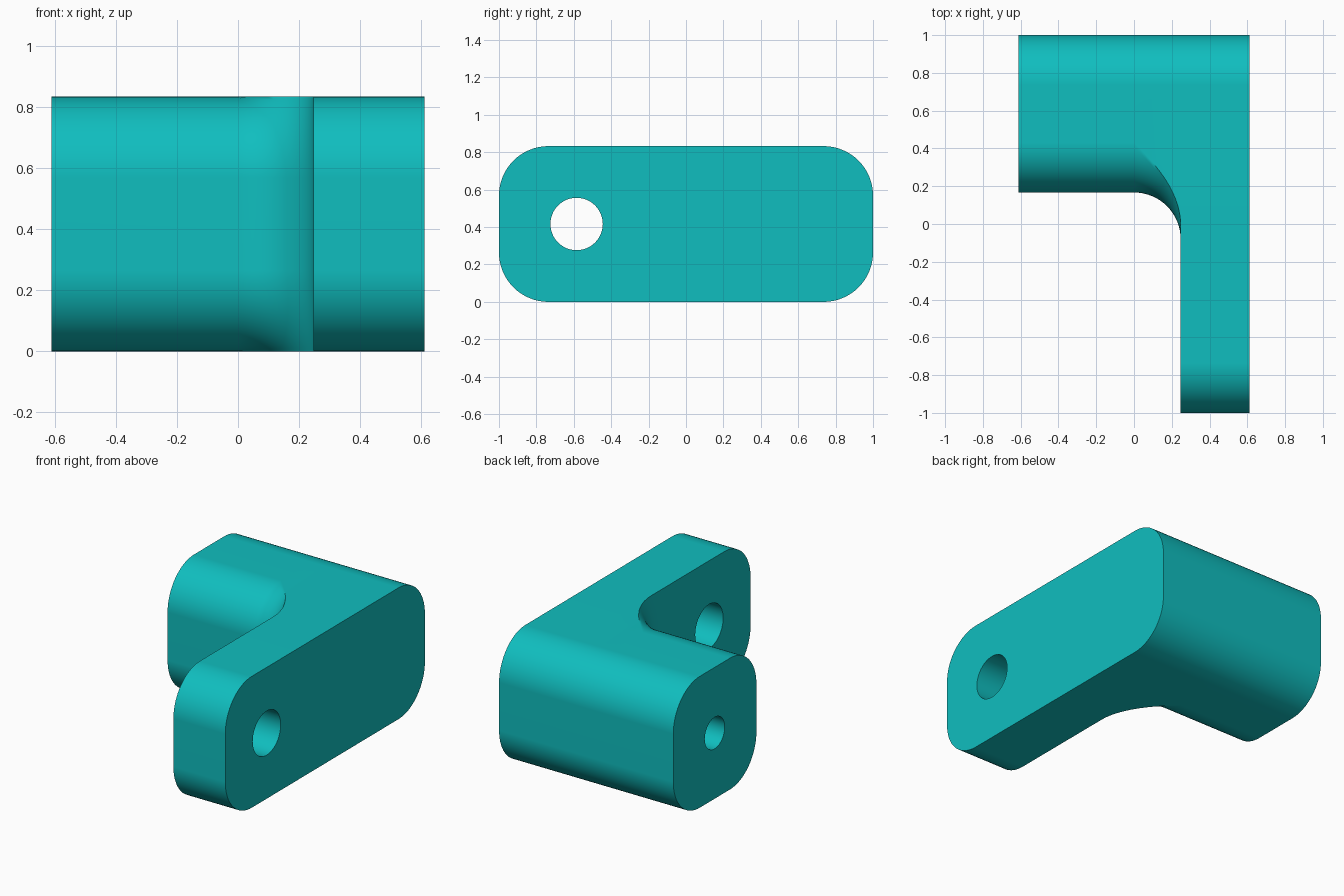
import bpy, bmesh, math
from mathutils import Matrix

if "Cube" in bpy.data.objects:
    bpy.data.objects.remove(bpy.data.objects["Cube"])

H = 0.833            # height
X0, X1 = -0.611, 0.611
XP = 0.247           # inner face of the plate
R = 0.265            # corner rounding
RF = 0.247           # inner fillet radius
Y_ARM = 0.167        # front of the arm
N, NF = 16, 16       # corner and fillet steps


def section(x, y_front, d=0.0, mid=None):
    """Rounded outline at x; its front is grown by d and cut flat at top and bottom."""
    cy, cz, r = y_front + R, H - R, R + d
    a0 = math.asin(R / r)
    front = [(cy - r * math.cos(a0 * (1 - i / N)), cz + r * math.sin(a0 * (1 - i / N)))
             for i in range(N + 1)]
    back = [(1 - R + R * math.sin(math.pi / 2 * i / N), cz + R * math.cos(math.pi / 2 * i / N))
            for i in range(N + 1)]
    m = front[0][0] if mid is None else mid
    upper = back[::-1] + [(m, H)] + front
    pts = upper + [(y, H - z) for y, z in reversed(upper)]
    return [(x, y, z) for y, z in pts], m


# bracket body: arm, curved fillet and plate lofted along x
sections = [section(X0, Y_ARM)[0]]
for i in range(NF + 1):
    a = math.pi / 2 * i / NF
    pts, mid = section(XP - RF + RF * math.sin(a), Y_ARM, RF * (1 - math.cos(a)))
    sections.append(pts)
sections += [section(x, -1.0, 0.0, mid)[0] for x in (XP, X1)]

bm = bmesh.new()
rings = [[bm.verts.new(p) for p in s] for s in sections]
for a, b in zip(rings, rings[1:]):
    for i in range(len(a)):
        j = (i + 1) % len(a)
        bm.faces.new((a[i], a[j], b[j], b[i]))
bm.faces.new(rings[0])
bm.faces.new(rings[-1])
bmesh.ops.remove_doubles(bm, verts=bm.verts, dist=1e-5)
bmesh.ops.recalc_face_normals(bm, faces=bm.faces)
mesh = bpy.data.meshes.new("bracket")
bm.to_mesh(mesh)
bm.free()
bracket = bpy.data.objects.new("bracket", mesh)
bpy.context.collection.objects.link(bracket)

teal = bpy.data.materials.new("teal")
teal.diffuse_color = (0.005, 0.515, 0.52, 1)
teal.use_nodes = True
teal.node_tree.nodes["Principled BSDF"].inputs["Base Color"].default_value = teal.diffuse_color
mesh.materials.append(teal)
bpy.context.view_layer.objects.active = bracket


def drill(name, xa, xb, y, radius):
    """Cut a round hole along x."""
    bm = bmesh.new()
    bmesh.ops.create_cone(bm, cap_ends=True, segments=48, radius1=radius, radius2=radius,
                          depth=xb - xa, matrix=Matrix.Translation(((xa + xb) / 2, y, H / 2))
                          @ Matrix.Rotation(math.pi / 2, 4, 'Y'))
    me = bpy.data.meshes.new(name)
    bm.to_mesh(me)
    bm.free()
    me.materials.append(teal)
    cutter = bpy.data.objects.new(name, me)
    cutter.hide_render = True
    bpy.context.collection.objects.link(cutter)
    mod = bracket.modifiers.new(name, 'BOOLEAN')
    mod.operation, mod.solver, mod.object = 'DIFFERENCE', 'EXACT', cutter
    bpy.context.view_layer.update()
    bpy.ops.object.modifier_apply(modifier=name)
    bpy.data.objects.remove(cutter)


drill("plate_hole", 0.1, 0.8, -0.585, 0.14)    # through the plate
drill("arm_hole", -0.8, 0.22, 0.585, 0.10)     # blind hole in the arm end

# smooth curves, crisp edges, flat faces
bracket.select_set(True)
bpy.ops.object.shade_smooth_by_angle(angle=math.radians(30))
wn = bracket.modifiers.new("flat_face_normals", 'WEIGHTED_NORMAL')
wn.keep_sharp = True
